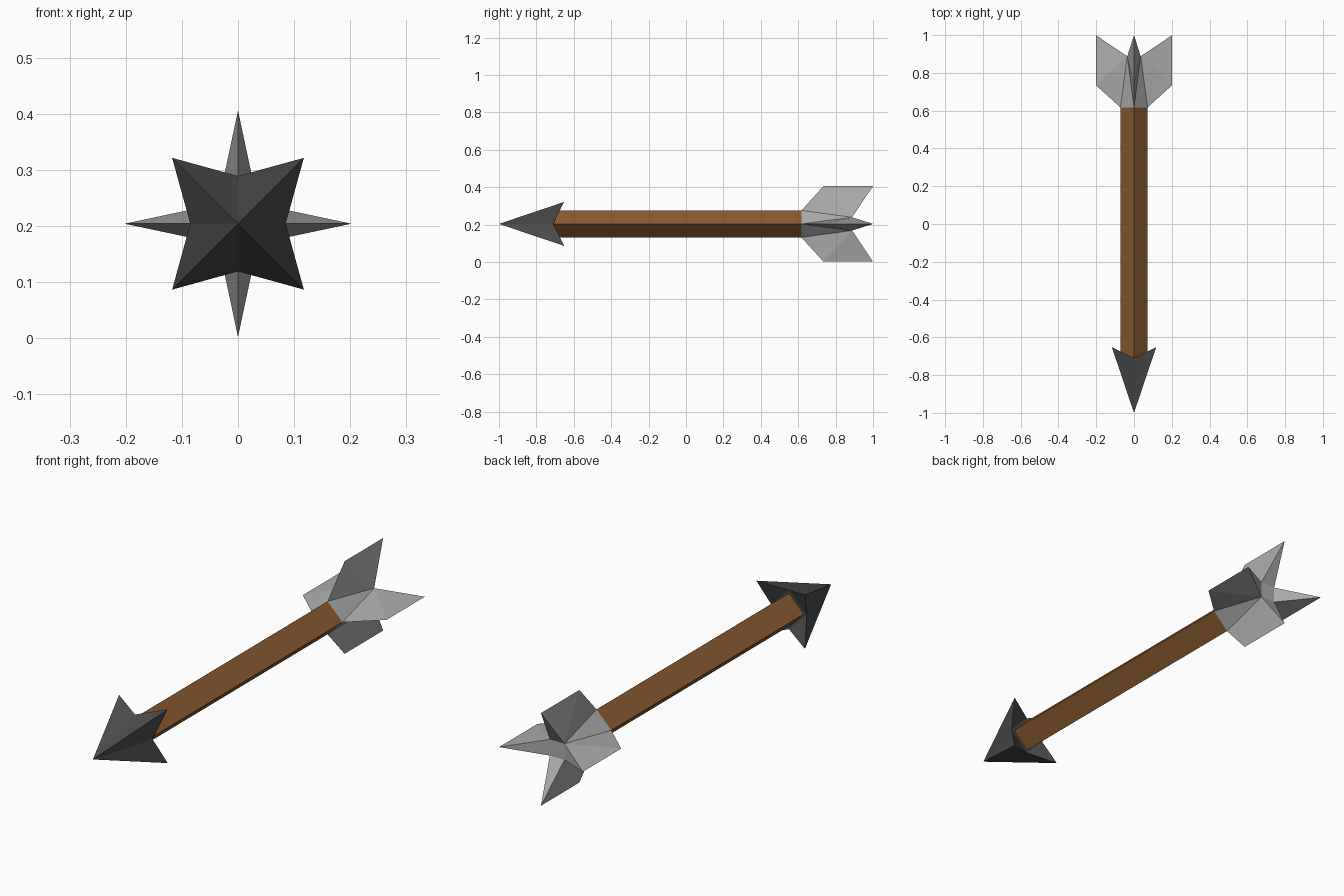
import bpy, bmesh
from math import cos, sin, pi

if "Cube" in bpy.data.objects:
    bpy.data.objects.remove(bpy.data.objects["Cube"])

ZC = 0.204   # height of the arrow's axis


def material(name, rgb):
    m = bpy.data.materials.new(name)
    m.diffuse_color = (*rgb, 1)
    m.use_nodes = True
    m.node_tree.nodes["Principled BSDF"].inputs["Base Color"].default_value = m.diffuse_color
    return m


def ring(bm, n, r, y, phase=0.0):
    """n points around the arrow's axis at station y"""
    return [bm.verts.new((r * cos(phase + 2 * pi * i / n), y, ZC + r * sin(phase + 2 * pi * i / n)))
            for i in range(n)]


def finish(bm, name, mat):
    bmesh.ops.recalc_face_normals(bm, faces=bm.faces)
    me = bpy.data.meshes.new(name)
    bm.to_mesh(me)
    bm.free()
    me.materials.append(mat)
    ob = bpy.data.objects.new(name, me)
    bpy.context.collection.objects.link(ob)
    return ob


wood = material("brown wood", (0.26, 0.105, 0.03))
iron = material("dark iron", (0.075, 0.075, 0.075))
feather = material("grey feather", (0.42, 0.42, 0.42))

# shaft: square bar standing on its edge
bm = bmesh.new()
a, b = ring(bm, 4, 0.072, -0.71), ring(bm, 4, 0.072, 0.617)
for i in range(4):
    j = (i + 1) % 4
    bm.faces.new((a[i], a[j], b[j], b[i]))
bm.faces.new(a)
bm.faces.new(b)
finish(bm, "shaft", wood)

# arrow head: four swept-back barbs around a point, flat collar at the shaft
bm = bmesh.new()
tip = bm.verts.new((0, -1, ZC))
notch = ring(bm, 4, 0.085, -0.71)
barb = ring(bm, 4, 0.166, -0.652, pi / 4)
for i in range(4):
    j = (i + 1) % 4
    bm.faces.new((tip, notch[i], barb[i]))
    bm.faces.new((tip, barb[i], notch[j]))
    bm.faces.new((notch[i], notch[j], barb[i]))
bm.faces.new(notch)
finish(bm, "arrow_head", iron)

# fletching: four sharp-edged fins growing out of the shaft end
bm = bmesh.new()
root = ring(bm, 4, 0.072, 0.617)
front = ring(bm, 4, 0.202, 0.735)
back = ring(bm, 4, 0.202, 1.0)
valley = ring(bm, 4, 0.05, 0.888, pi / 4)
for i in range(4):
    j = (i + 1) % 4
    for v in (valley[i], valley[i - 1]):          # both sides of each fin
        bm.faces.new((root[i], front[i], v))
        bm.faces.new((front[i], back[i], v))
    bm.faces.new((root[i], root[j], valley[i]))   # web between fins
    bm.faces.new((back[i], valley[i], valley[i - 1]))
bm.faces.new(valley)
bm.faces.new(root)
finish(bm, "fletching", feather)
